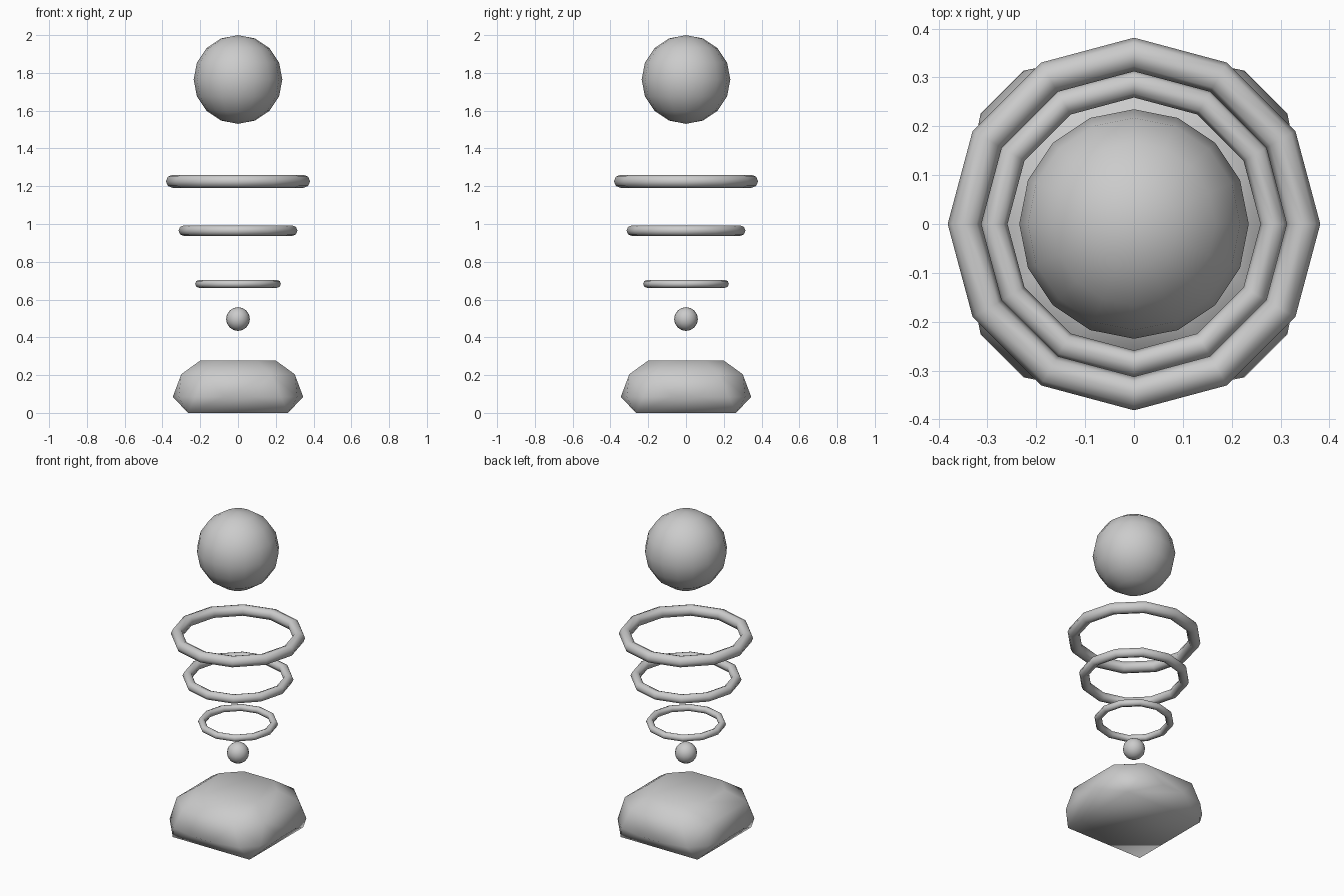
import bpy, bmesh
from math import cos, sin, pi

if "Cube" in bpy.data.objects:
    bpy.data.objects.remove(bpy.data.objects["Cube"])


def finish(name, bm):
    bmesh.ops.recalc_face_normals(bm, faces=bm.faces)
    for f in bm.faces:
        f.smooth = True
    mesh = bpy.data.meshes.new(name)
    bm.to_mesh(mesh)
    bm.free()
    obj = bpy.data.objects.new(name, mesh)
    bpy.context.collection.objects.link(obj)
    return obj


def ball(name, z, r):
    bm = bmesh.new()
    bmesh.ops.create_uvsphere(bm, u_segments=16, v_segments=8, radius=r)
    finish(name, bm).location.z = z


def ring(name, z, major, minor, sides=12, tube=8):
    bm = bmesh.new()
    grid = []
    for i in range(sides):
        a = 2 * pi * i / sides
        loop = []
        for j in range(tube):
            b = 2 * pi * j / tube
            r = major + minor * cos(b)
            loop.append(bm.verts.new((r * cos(a), r * sin(a), minor * sin(b))))
        grid.append(loop)
    for i in range(sides):
        p, q = grid[i], grid[(i + 1) % sides]
        for j in range(tube):
            k = (j + 1) % tube
            bm.faces.new((p[j], q[j], q[k], p[k]))
    finish(name, bm).location.z = z


# Faceted pedestal: one set of corner points mirrored four ways, wrapped by a hull
corner = [(0.265, 0.265, 0.0),
          (0.345, 0.07, 0.085), (0.314, 0.226, 0.085),
          (0.30, 0.175, 0.205), (0.20, 0.10, 0.277)]
points = set()
for x, y, z in corner:
    for sx in (1, -1):
        for sy in (1, -1):
            points.add((sx * x, sy * y, z))
            points.add((sx * y, sy * x, z))
bm = bmesh.new()
for p in sorted(points):
    bm.verts.new(p)
bmesh.ops.convex_hull(bm, input=bm.verts[:])
bmesh.ops.dissolve_limit(bm, angle_limit=0.01, verts=bm.verts[:], edges=bm.edges[:])
finish("pedestal", bm)

# Floating balls
ball("small_ball", 0.497, 0.063)
ball("top_ball", 1.765, 0.235)

# Rings growing upwards
ring("lower_ring", 0.683, 0.206, 0.021)
ring("middle_ring", 0.965, 0.287, 0.028)
ring("upper_ring", 1.226, 0.347, 0.0345)
